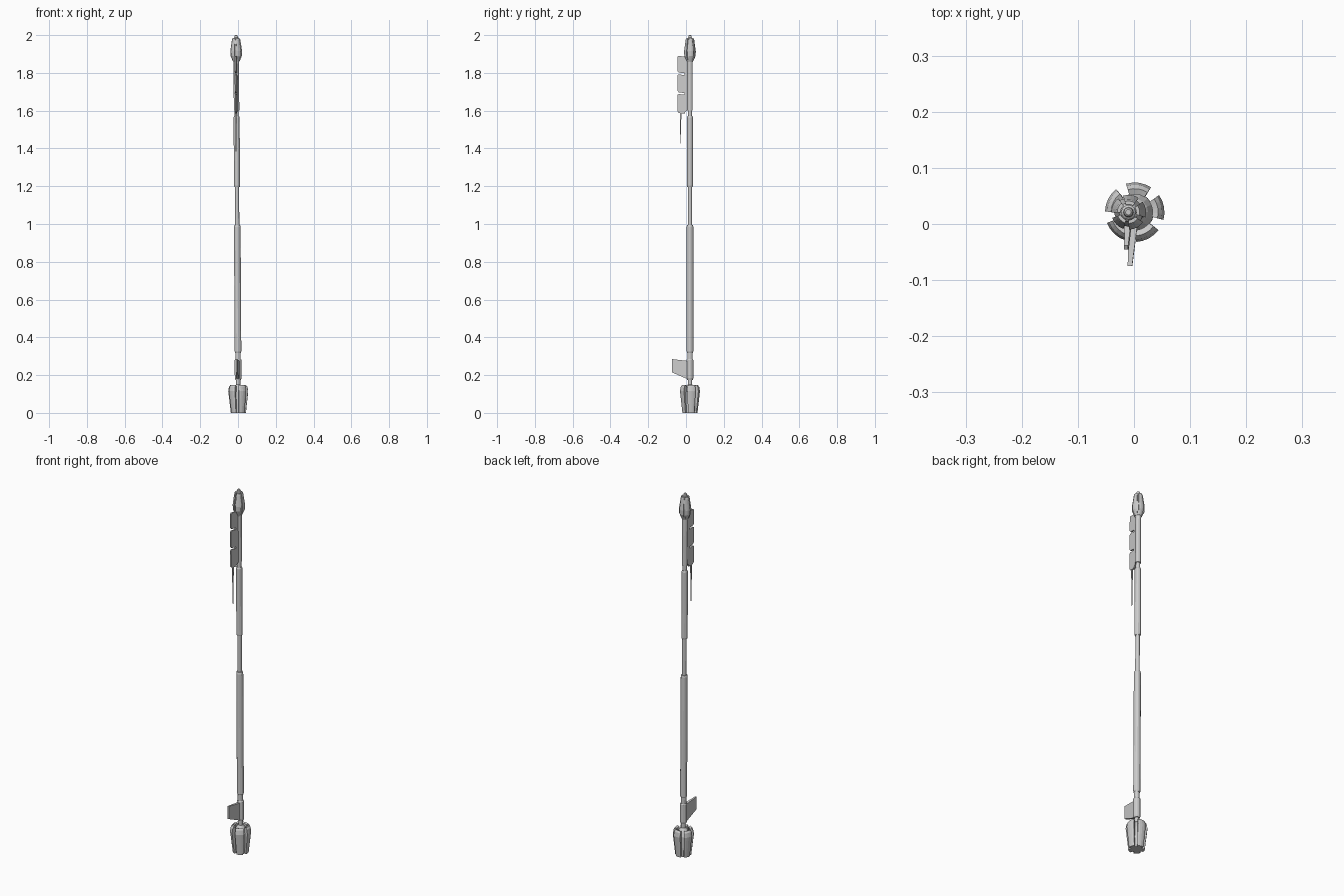
import bpy, bmesh, math
from math import cos, sin, radians

if "Cube" in bpy.data.objects:
    bpy.data.objects.remove(bpy.data.objects["Cube"])

CY = 0.021


def place(x, y, z):
    # The whole staff leans very slightly toward -x as it rises
    return (x + 0.002 - 0.006 * z, y + CY, z)


def finish(name, bm):
    bmesh.ops.recalc_face_normals(bm, faces=bm.faces)
    me = bpy.data.meshes.new(name)
    bm.to_mesh(me)
    bm.free()
    ob = bpy.data.objects.new(name, me)
    bpy.context.collection.objects.link(ob)
    return ob


def turned(name, profile, sides=12):
    # Closed lathe from (radius, z) pairs, capped at both ends
    bm = bmesh.new()
    rings = [[bm.verts.new(place(r * cos(2 * math.pi * i / sides), r * sin(2 * math.pi * i / sides), z))
              for i in range(sides)] for r, z in profile]
    for a, b in zip(rings, rings[1:]):
        for i in range(sides):
            j = (i + 1) % sides
            bm.faces.new((a[i], a[j], b[j], b[i]))
    bm.faces.new(rings[0])
    bm.faces.new(rings[-1])
    return finish(name, bm)


def petals(name, section, count, width, start, steps=4):
    # Closed (radius, z) section swept through short arcs around the shaft
    bm = bmesh.new()
    n = len(section)
    for k in range(count):
        mid = start + 360 * k / count
        rings = []
        for s in range(steps + 1):
            a = radians(mid + width * (s / steps - 0.5))
            rings.append([bm.verts.new(place(r * cos(a), r * sin(a), z)) for r, z in section])
        for p, q in zip(rings, rings[1:]):
            for i in range(n):
                j = (i + 1) % n
                bm.faces.new((p[i], p[j], q[j], q[i]))
        bm.faces.new(rings[0])
        bm.faces.new(rings[-1])
    return finish(name, bm)


def plate(name, outline, t_in, t_out):
    # Flat plate from an absolute (y, z) outline, thinning and drifting toward its outer edge
    bm = bmesh.new()
    ys = [y for y, z in outline]
    lo, hi = min(ys), max(ys)
    sides = []
    for s in (-1, 1):
        row = []
        for y, z in outline:
            f = (hi - y) / (hi - lo)
            row.append(bm.verts.new(place(s * (t_in + (t_out - t_in) * f) / 2 + 0.08 * (y - CY),
                                          y - CY, z)))
        sides.append(row)
    a, b = sides
    bm.faces.new(a)
    bm.faces.new(b)
    for i in range(len(a)):
        j = (i + 1) % len(a)
        bm.faces.new((a[i], a[j], b[j], b[i]))
    return finish(name, bm)


# Shaft, stepped along its length
turned("shaft_core", [(0.011, 0.1), (0.011, 1.2), (0.010, 1.9)])
turned("fin_sleeve", [(0.015, 0.175), (0.018, 0.185), (0.018, 0.28), (0.015, 0.285)])
turned("lower_collar", [(0.014, 0.28), (0.014, 0.325)])
turned("main_grip", [(0.015, 0.318), (0.0175, 0.325), (0.0175, 0.985), (0.015, 0.995)])
turned("upper_grip", [(0.014, 1.195), (0.016, 1.203), (0.016, 1.565), (0.013, 1.573)])
turned("blade_sleeve", [(0.011, 1.57), (0.011, 1.6), (0.0145, 1.602), (0.0145, 1.87)])

# Foot: core with five flared petals
turned("foot_core", [(0.03, 0.0), (0.034, 0.05), (0.034, 0.11), (0.024, 0.135), (0.012, 0.15)], 15)
petals("foot_petals", [(0.028, 0.0), (0.040, 0.0), (0.053, 0.115), (0.049, 0.138),
                       (0.042, 0.147), (0.032, 0.143), (0.032, 0.1)], 5, 50, 82)

# Lower fin
plate("lower_fin", [(0.01, 0.275), (-0.075, 0.285), (-0.075, 0.215), (0.0, 0.182), (0.01, 0.182)],
      0.016, 0.008)

# Upper blade: spine with three panels and a hanging spike
plate("blade_spine", [(0.012, 1.885), (-0.009, 1.885), (-0.009, 1.585), (0.002, 1.6), (0.012, 1.605)],
      0.012, 0.010)
for i, (z0, z1) in enumerate([(1.588, 1.688), (1.697, 1.792), (1.802, 1.89)]):
    plate(f"blade_panel_{i + 1}", [(-0.006, z1 - 0.004), (-0.038, z1), (-0.045, z1 - 0.004),
                                   (-0.045, z0 + 0.008), (-0.038, z0), (-0.006, z0 - 0.004)], 0.010, 0.007)
plate("blade_spike", [(-0.024, 1.6), (-0.033, 1.6), (-0.031, 1.50), (-0.0285, 1.385), (-0.0265, 1.50)],
      0.006, 0.004)

# Tip: core, petals and end cap
turned("tip_core", [(0.014, 1.855), (0.024, 1.885), (0.026, 1.92), (0.017, 1.975), (0.012, 1.98)])
petals("tip_petals", [(0.014, 1.862), (0.018, 1.862), (0.030, 1.89), (0.031, 1.915), (0.0225, 1.975),
                      (0.020, 1.983), (0.014, 1.983)], 5, 54, 82)
turned("tip_cap", [(0.013, 1.975), (0.013, 1.985), (0.009, 1.988), (0.008, 1.997), (0.005, 2.0)])
